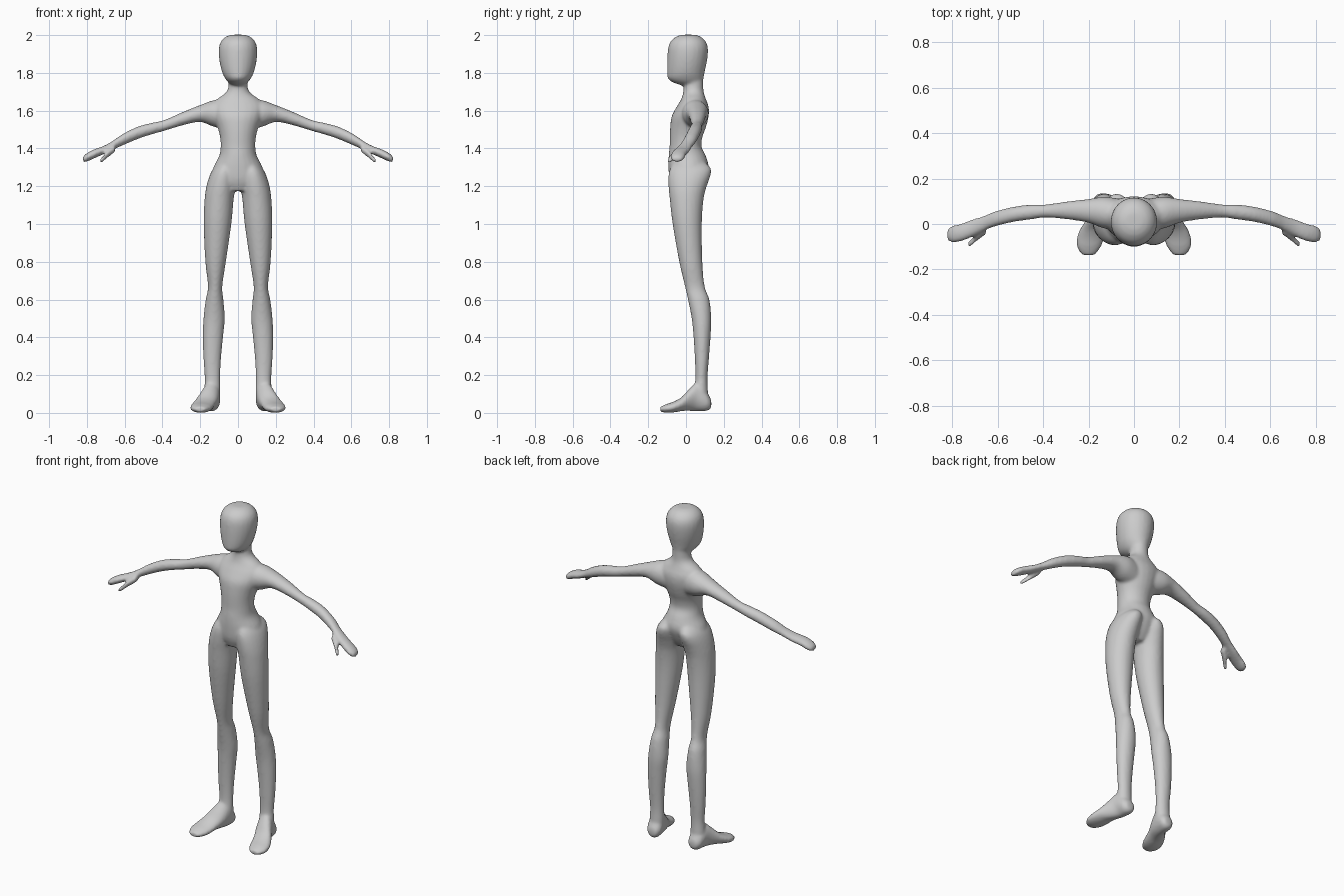
import bpy, bmesh, math
from mathutils import Vector

cube = bpy.data.objects.get("Cube")
if cube:
    bpy.data.objects.remove(cube, do_unlink=True)

SIDES = 24   # points round each cross-section
STEPS = 4    # rings between two given sections


def spline(p, q, r, s, t):
    """Catmull-Rom blend of four section rows."""
    return [0.5 * (2 * b + (c - a) * t + (2 * a - 5 * b + 4 * c - d) * t * t
                   + (3 * b - a - 3 * c + d) * t ** 3)
            for a, b, c, d in zip(p, q, r, s)]


def smooth_rows(rows):
    """Fill in extra sections along a smooth path."""
    padded = [rows[0]] + rows + [rows[-1]]
    result = []
    for i in range(len(rows) - 1):
        for k in range(STEPS):
            result.append(spline(*padded[i:i + 4], k / STEPS))
    return result + [list(rows[-1])]


def loft(bm, axis, rows, side=1):
    """Closed skin over oval sections (position, low a, high a, low b, high b),
    in hundredths, standing square to the given axis."""
    others = [i for i in range(3) if i != axis]
    rings = []
    for pos, a0, a1, b0, b1 in smooth_rows(rows):
        ring = []
        for k in range(SIDES):
            angle = math.tau * k / SIDES
            co = Vector()
            co[axis] = pos
            co[others[0]] = (a0 + a1) / 2 + (a1 - a0) / 2 * math.cos(angle)
            co[others[1]] = (b0 + b1) / 2 + (b1 - b0) / 2 * math.sin(angle)
            co.x *= side
            ring.append(bm.verts.new(co / 100))
        rings.append(ring)
    faces = [bm.faces.new(rings[0]), bm.faces.new(rings[-1][::-1])]
    for low, high in zip(rings, rings[1:]):
        for k in range(SIDES):
            n = (k + 1) % SIDES
            faces.append(bm.faces.new((low[k], high[k], high[n], low[n])))
    bmesh.ops.recalc_face_normals(bm, faces=faces)


def centred(rows):
    """Expand (height, half width, front, back) to full section rows."""
    return [(z, -w, w, front, back) for z, w, front, back in rows]


# Hips, waist, chest and neck
torso = centred([
    (117.5, 8, -6.5, 6), (123, 14, -8.7, 9.5), (130, 13, -9.3, 12),
    (136, 10, -9.2, 10.5), (141, 9.2, -8.7, 8.2), (146, 9.5, -8.6, 8.7),
    (151, 10.8, -8.4, 10.5), (157, 13, -7.6, 12), (162, 14, -5, 12),
    (166, 11.2, -2.6, 10.6), (169, 7, -1.6, 9.6), (172, 5.2, -1.3, 9.2),
    (178, 4.8, -1, 9.2)])

# Plain head with a flat face and narrow jaw
head = centred([
    (173.4, 3, -2.5, 7), (175, 5.2, -7, 8.5), (177, 6.8, -9.6, 9.3),
    (180, 8.3, -10, 9.8), (185, 9.6, -10, 10.9), (190, 10.2, -9.8, 11.6),
    (194, 10, -9.3, 11.5), (197, 8.8, -7.9, 10.2), (199.3, 6.2, -5, 7.5),
    (200.2, 3.2, -2, 4.5)])

# Buttock, thigh, knee and calf down to the ankle
leg = [
    (134, 3, 8.5, -5, 8), (130, 1.5, 12.6, -8, 12.9),
    (126, 0.9, 14.9, -9.3, 13.1), (120, 1.3, 16.7, -9.3, 11),
    (113, 2.3, 17.7, -8.6, 9.3), (100, 3.5, 18.2, -7.1, 8.4),
    (80, 6.4, 17.3, -3.6, 8.7), (67, 8.3, 15.9, -0.6, 9.9),
    (60, 7.7, 17.1, 1, 12.4), (50, 7, 18.3, 3, 13.4),
    (40, 7.9, 18.6, 4, 13), (28, 9, 18.3, 4.7, 12.1),
    (18, 9.4, 17.6, 4.9, 11.4), (10, 9.3, 18, 4, 11.7), (4, 10, 18, 4, 11.5)]

# Foot from heel to toes, turned outward
foot = [
    (13.4, 11, 16, 2.5, 7), (11, 9.5, 18, 1, 11), (6, 9.6, 19, 0.8, 16),
    (2, 10.5, 21, 1, 13), (-2, 12, 23.6, 1, 8.6), (-6, 13, 25.2, 0.3, 6.2),
    (-10, 14.4, 25.2, 0, 4.8), (-13.6, 17, 23, 0.6, 3.2)]

# Shoulder, elbow, wrist and mitten hand
arm = [
    (6, -2, 11, 150, 166), (13, -2, 12, 151.5, 165.5),
    (20, 0.5, 11, 154, 163), (29, 2, 10, 152.3, 159.4),
    (39, 2.8, 8.6, 149.3, 155.1), (45, 2, 8.6, 147.6, 153.7),
    (53, 0.9, 7.6, 145, 151.6), (61, -1.1, 5.6, 141.6, 147.7),
    (66, -3, 3.6, 139.4, 144.2), (71, -5.6, 2.1, 137, 141.4),
    (76, -7.7, 0.2, 134.8, 139.6), (80, -8.2, -0.8, 133, 137.5),
    (82.2, -7, -2.6, 132.8, 135.5)]

thumb = [
    (65, -4.6, -0.5, 138.2, 142), (69, -7.4, -3.2, 135, 139.2),
    (71, -9.3, -5.9, 133.2, 136.6), (73, -10.4, -8, 132, 134.5)]

# Gather the skins into one mesh
bm = bmesh.new()
X, Y, Z = range(3)
loft(bm, Z, torso)
loft(bm, Z, head)
for side in (1, -1):
    loft(bm, Z, leg, side)
    loft(bm, Y, foot, side)
    loft(bm, X, arm, side)
    loft(bm, X, thumb, side)
mesh = bpy.data.meshes.new("body")
bm.to_mesh(mesh)
bm.free()
body = bpy.data.objects.new("body", mesh)
bpy.context.collection.objects.link(body)

# Fuse the parts into one continuous soft surface
fuse = body.modifiers.new("fuse", 'REMESH')
fuse.mode = 'VOXEL'
fuse.voxel_size = 0.008
fuse.use_smooth_shade = True
soften = body.modifiers.new("soften", 'SMOOTH')
soften.factor = 0.5
soften.iterations = 8

# Plain grey skin
grey = bpy.data.materials.new("plain grey")
grey.use_nodes = True
colour = (0.6, 0.6, 0.6, 1)
grey.diffuse_color = colour
shader = next(n for n in grey.node_tree.nodes if n.type == 'BSDF_PRINCIPLED')
shader.inputs["Base Color"].default_value = colour
mesh.materials.append(grey)
for poly in mesh.polygons:
    poly.use_smooth = True
